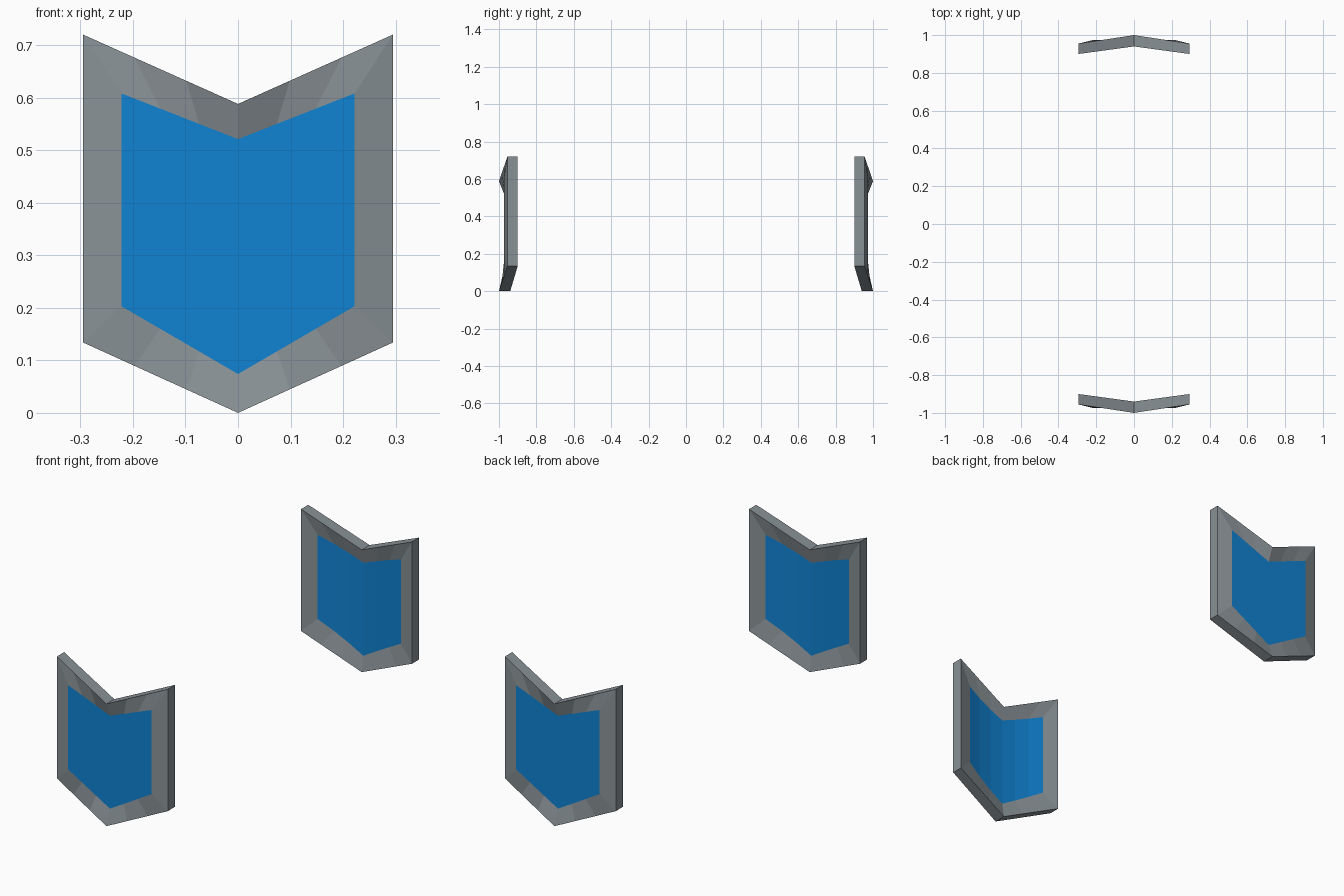
import bpy, bmesh

if "Cube" in bpy.data.objects:
    bpy.data.objects.remove(bpy.data.objects["Cube"])


def material(name, rgb):
    m = bpy.data.materials.new(name)
    m.diffuse_color = (*rgb, 1)
    m.use_nodes = True
    m.node_tree.nodes["Principled BSDF"].inputs["Base Color"].default_value = m.diffuse_color
    return m


GREY = material("steel grey", (0.250, 0.285, 0.305))
BLUE = material("bright blue", (0.005, 0.225, 0.650))

TS = [i / 3 for i in range(-3, 4)]  # columns across the plate


def shield_plate(name, side):
    """Chevron plate: folded rim with a recessed blue panel on both faces."""
    bm = bmesh.new()

    def skin(rim_y, panel_y):
        cols = []
        for t in TS:
            a = abs(t)
            xo, xi = 0.295 * t, 0.222 * t
            pts = [(xo, rim_y(a), 0.134 * a),
                   (xi, panel_y(a), 0.074 + 0.129 * a),
                   (xi, panel_y(a), 0.521 + 0.087 * a),
                   (xo, rim_y(a), 0.588 + 0.132 * a)]
            cols.append([bm.verts.new((x, side * y, z)) for x, y, z in pts])
        for c, d in zip(cols, cols[1:]):
            for k in range(3):
                f = bm.faces.new((c[k], d[k], d[k + 1], c[k + 1]))
                f.material_index = 1 if k == 1 else 0
        # left and right borders
        bm.faces.new(cols[0])
        bm.faces.new(cols[-1])
        return [c[0] for c in cols] + [c[3] for c in reversed(cols)]

    # outer face has a flat panel, inner face a curved one
    outer = skin(lambda a: 1 - 0.045 * a, lambda a: 0.973)
    inner = skin(lambda a: 0.94 - 0.04 * a, lambda a: 0.952 - 0.03 * a * a)

    # edge walls joining both faces
    n = len(outer)
    for i in range(n):
        j = (i + 1) % n
        bm.faces.new((outer[i], outer[j], inner[j], inner[i]))
    bmesh.ops.recalc_face_normals(bm, faces=bm.faces[:])

    me = bpy.data.meshes.new(name)
    bm.to_mesh(me)
    bm.free()
    me.materials.append(GREY)
    me.materials.append(BLUE)
    ob = bpy.data.objects.new(name, me)
    bpy.context.collection.objects.link(ob)
    return ob


shield_plate("front_plate", -1)
shield_plate("back_plate", 1)
